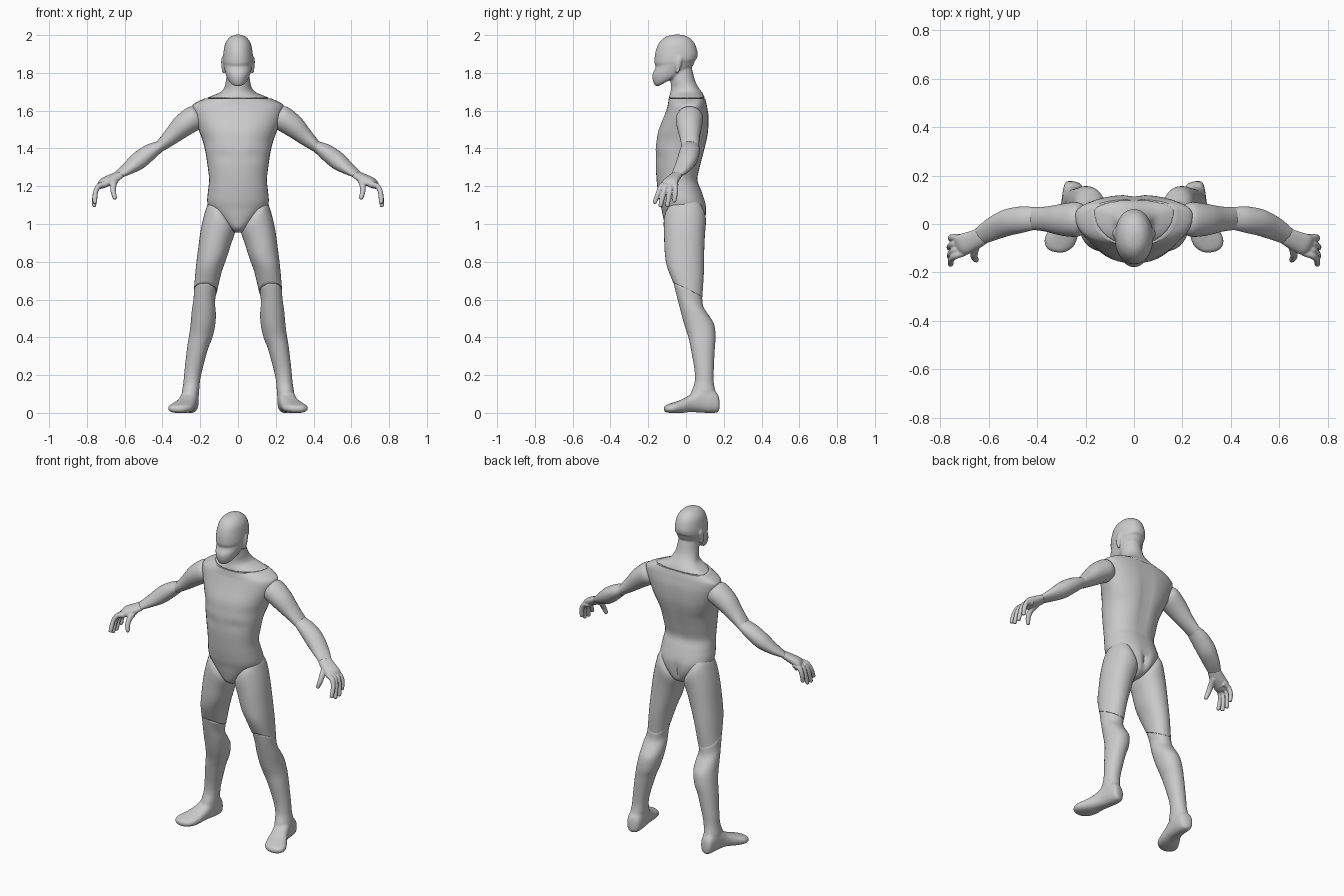
import bpy, bmesh, math
from mathutils import Vector as V

SEG = 36


def side(x0, z0, x1, z1, yf, yb, sx=0, sz=0, ym=None):
    """Ring from its two silhouette points in xz, its front/back depth and a skew."""
    mx, mz = (x0 + x1) / 2, (z0 + z1) / 2
    ym = (yf + yb) / 2 if ym is None else ym
    c = V((mx, ym, mz))
    return (c, V((x1, ym, z1)) - c, V((mx + sx, yb, mz + sz)) - c, V((mx - sx, yf, mz - sz)) - c)


def level(hw, z, yf, yb, ym=None, sz=0):
    """Ring symmetric about x = 0."""
    return side(-hw, z, hw, z, yf, yb, 0, sz, ym)


def cross(x, y, hw, z0, z1):
    """Upright ring across the foot."""
    up = V((0, 0, (z1 - z0) / 2))
    return (V((x, y, (z0 + z1) / 2)), V((hw, 0.2 * hw, 0)), up, -up)


def tube(pts, r0, r1):
    """Round-ended finger rings along a path."""
    pts = [V(p) for p in pts]
    d = (pts[-1] - pts[-2]).normalized()
    pts += [pts[-1] + d * r1 * 0.7, pts[-1] + d * r1]
    n = len(pts)
    out = []
    for i, p in enumerate(pts):
        t = (pts[min(i + 1, n - 1)] - pts[max(i - 1, 0)]).normalized()
        r = r0 + (r1 - r0) * min(i / (n - 3), 1)
        r *= 0.7 if i == n - 2 else 0.15 if i == n - 1 else 1
        u = t.cross(V((0, 1, 0.2))).normalized()
        w = t.cross(u)
        out.append((p, u * r, w * r, -w * r))
    return out


def loft(bm, rings, n=2.0, steps=5):
    """Skin smooth superellipse rings through the given stations."""
    P = [rings[0]] + list(rings) + [rings[-1]]
    dense = []
    for i in range(1, len(P) - 2):
        for k in range(steps):
            t = k / steps
            dense.append([0.5 * (2 * b + (c - a) * t + (2 * a - 5 * b + 4 * c - d) * t * t
                                 + (3 * b - a - 3 * c + d) * t ** 3)
                          for a, b, c, d in zip(P[i - 1], P[i], P[i + 1], P[i + 2])])
    dense.append(rings[-1])
    loops = []
    for c, u, vb, vf in dense:
        loop = []
        for j in range(SEG):
            a = 2 * math.pi * j / SEG
            ca, sa = math.cos(a), math.sin(a)
            p = c + u * math.copysign(abs(ca) ** (2 / n), ca) + (vb if sa > 0 else vf) * abs(sa) ** (2 / n)
            loop.append(bm.verts.new(p))
        loops.append(loop)
    for A, B in zip(loops, loops[1:]):
        for j in range(SEG):
            k = (j + 1) % SEG
            bm.faces.new((A[j], A[k], B[k], B[j]))
    bm.faces.new(loops[0])
    bm.faces.new(loops[-1])


def finish(name, bm, mirror=False, voxel=0, smooth=4):
    bmesh.ops.recalc_face_normals(bm, faces=bm.faces)
    me = bpy.data.meshes.new(name)
    bm.to_mesh(me)
    bm.free()
    me.shade_smooth()
    me.set_sharp_from_angle(angle=math.radians(50))
    ob = bpy.data.objects.new(name, me)
    bpy.context.collection.objects.link(ob)
    if voxel:
        m = ob.modifiers.new("fuse", 'REMESH')
        m.mode, m.voxel_size, m.use_smooth_shade = 'VOXEL', voxel, True
        m = ob.modifiers.new("soften", 'SMOOTH')
        m.factor, m.iterations = 0.5, smooth
    if mirror:
        m = ob.modifiers.new("mirror", 'MIRROR')
        m.use_mirror_merge = False
    return ob


def bump(v, s):
    return math.exp(-(v / s) ** 2)


# Head, neck and ears
bm = bmesh.new()
loft(bm, [level(.008, 2.003, -.055, -.035), level(.040, 1.992, -.105, .008),
          level(.066, 1.96, -.142, .043), level(.077, 1.91, -.162, .061),
          level(.080, 1.865, -.167, .058, None, .01), level(.077, 1.85, -.160, .05, None, .02),
          level(.070, 1.815, -.178, .038, None, .025), level(.062, 1.79, -.172, .03, None, .042),
          level(.048, 1.777, -.152, .02, None, .048), level(.02, 1.785, -.10, 0, None, .03)], 2.1)
loft(bm, [level(.055, 1.83, -.09, .03), level(.064, 1.76, -.082, .048),
          level(.072, 1.725, -.08, .065, .01), level(.09, 1.70, -.082, .083, .03),
          level(.13, 1.682, -.087, .094, .045), level(.176, 1.664, -.092, .102, .055)])
for s in (-1, 1):
    loft(bm, [(V((s * .076, -.045, 1.80)), V((.008, 0, 0)), V((0, .008, 0)), V((0, -.008, 0))),
              (V((s * .080, -.043, 1.845)), V((.009, 0, 0)), V((0, .018, 0)), V((0, -.014, 0))),
              (V((s * .080, -.036, 1.875)), V((.008, 0, 0)), V((0, .016, 0)), V((0, -.014, 0))),
              (V((s * .076, -.036, 1.89)), V((.004, 0, 0)), V((0, .005, 0)), V((0, -.005, 0)))])
finish("head_and_neck", bm, voxel=.006, smooth=3)

# Torso
bm = bmesh.new()
loft(bm, [level(.175, 1.665, -.092, .102, .055), level(.222, 1.643, -.095, .108, .045),
          level(.243, 1.62, -.10, .113, .035), level(.234, 1.57, -.118, .121, .025),
          level(.207, 1.495, -.148, .12, .015), level(.187, 1.44, -.158, .112, 0),
          level(.172, 1.38, -.164, .098), level(.160, 1.30, -.161, .077),
          level(.153, 1.235, -.156, .064), level(.158, 1.18, -.15, .082),
          level(.163, 1.12, -.14, .102), level(.150, 1.08, -.13, .109),
          level(.108, 1.03, -.12, .107), level(.055, .98, -.105, .088),
          level(.025, .955, -.07, .045)], 2.2)
for v in bm.verts:
    x, y, z = v.co
    if y > .02:      # spine furrow and cleft
        v.co.y -= .013 * bump(x, .03) * bump(z - 1.42, .2) + .022 * bump(x, .018) * bump(z - 1.04, .06)
    elif y < -.06:   # breastbone and under-chest hollow
        v.co.y += .008 * bump(x, .02) * bump(z - 1.45, .12) + .006 * bump(z - 1.36, .03) * bump(abs(x) - .08, .06)
finish("torso", bm)

# Upper arms
bm = bmesh.new()
loft(bm, [side(.185, 1.51, .205, 1.60, -.03, .07), side(.215, 1.495, .252, 1.623, -.052, .09),
          side(.27, 1.463, .327, 1.569, -.048, .083), side(.342, 1.418, .382, 1.498, -.032, .072),
          side(.408, 1.38, .428, 1.438, -.024, .069)])
finish("upper_arms", bm, True)

# Forearms
bm = bmesh.new()
loft(bm, [side(.406, 1.38, .427, 1.438, -.025, .07), side(.445, 1.343, .485, 1.418, -.036, .072, .005),
          side(.505, 1.294, .547, 1.378, -.048, .058, .012), side(.57, 1.264, .602, 1.32, -.065, .022, .018),
          side(.622, 1.245, .645, 1.274, -.08, -.02, .02)])
finish("forearms", bm, True)

# Hands: palm, four curled fingers and a thumb
bm = bmesh.new()
loft(bm, [side(.617, 1.245, .642, 1.276, -.08, -.02, .02), side(.655, 1.217, .685, 1.258, -.106, -.034, .02),
          side(.695, 1.197, .72, 1.24, -.126, -.044, .018), side(.722, 1.187, .737, 1.217, -.126, -.052, .012),
          side(.735, 1.187, .74, 1.20, -.11, -.07)], 2.3)
for y0, y1, y2, x2, z2 in ((-.056, -.056, -.062, .757, 1.125), (-.078, -.087, -.098, .763, 1.102),
                           (-.098, -.118, -.134, .762, 1.10), (-.116, -.146, -.165, .758, 1.117)):
    loft(bm, tube([(.70, y0, 1.21), (.738, (y0 + y1) / 2, 1.2), (.755, y1, 1.165), (x2, y2, z2)], .016, .0115))
loft(bm, tube([(.65, -.075, 1.235), (.66, -.115, 1.205), (.66, -.138, 1.17), (.652, -.148, 1.14)], .019, .0115))
finish("hands", bm, True, .0035, 4)

# Thighs
bm = bmesh.new()
loft(bm, [side(.025, .975, .13, 1.15, -.09, .085), side(.017, .953, .163, 1.10, -.116, .105),
          side(.038, .89, .193, .99, -.116, .10), side(.060, .82, .211, .87, -.112, .096),
          side(.087, .745, .224, .76, -.10, .094, 0, -.02), side(.111, .645, .233, .655, -.067, .086, 0, -.038)], 2.15)
finish("thighs", bm, True)

# Lower legs with feet
bm = bmesh.new()
loft(bm, [side(.112, .647, .233, .657, -.067, .086, 0, -.038), side(.122, .59, .236, .60, -.052, .092, 0, -.033),
          side(.117, .53, .245, .54, -.033, .122, 0, -.02), side(.12, .47, .251, .47, -.01, .149),
          side(.135, .40, .259, .41, .011, .157), side(.158, .34, .269, .35, .024, .153),
          side(.191, .22, .283, .23, .045, .147), side(.202, .16, .289, .16, .045, .147),
          side(.206, .11, .297, .11, .028, .157), side(.21, .06, .295, .06, .02, .16)], 2.1)
loft(bm, [cross(.248, .176, .012, .02, .06), cross(.249, .166, .034, .003, .10),
          cross(.251, .13, .043, -.001, .13), cross(.258, .07, .045, .002, .13),
          cross(.27, .02, .049, .004, .094), cross(.289, -.03, .059, -.001, .068),
          cross(.308, -.075, .062, -.001, .052), cross(.321, -.106, .042, .004, .04),
          cross(.326, -.116, .014, .012, .03)], 2.4)
finish("lower_legs_and_feet", bm, True, .007, 4)
